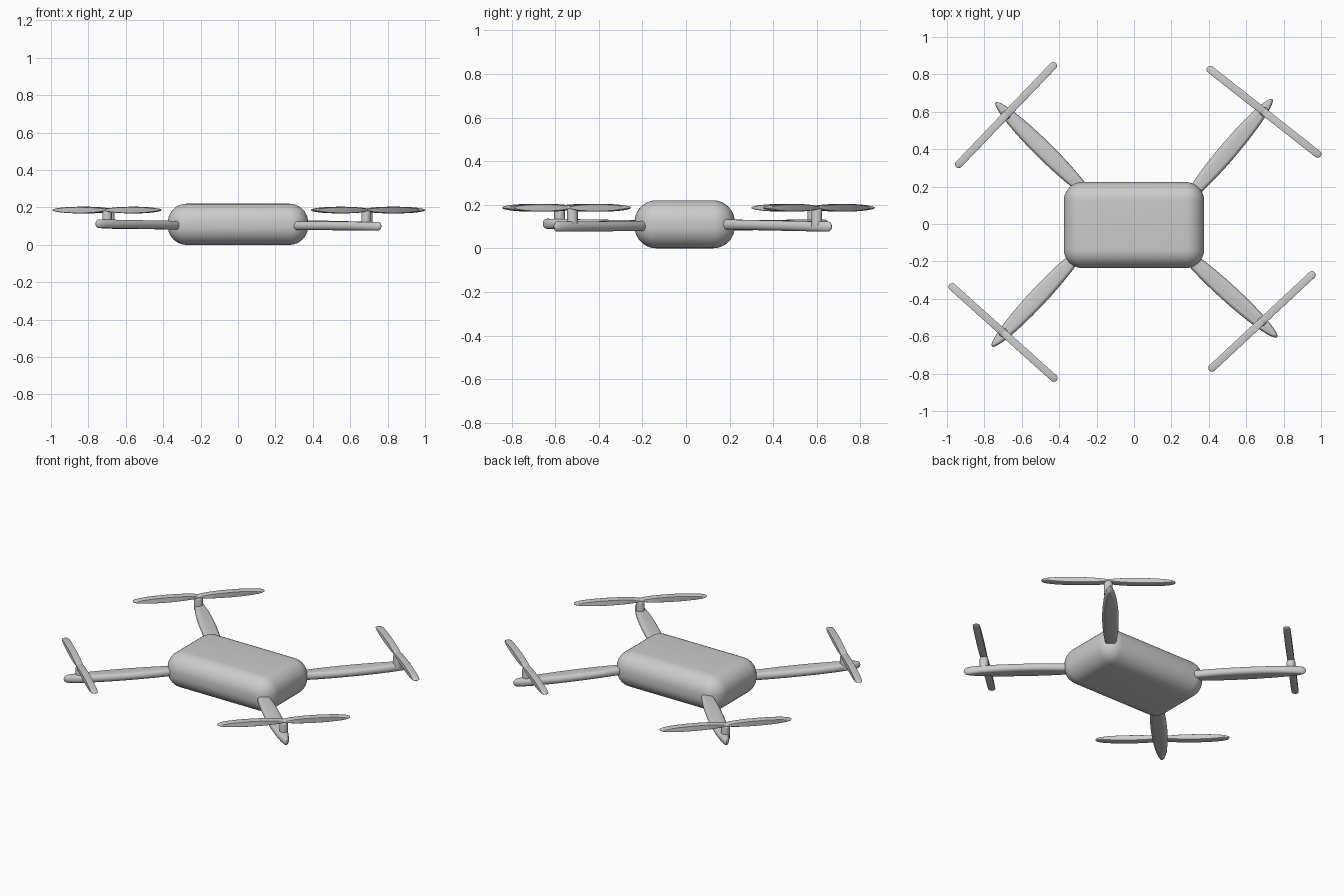
import bpy, bmesh
from math import sin, cos, pi, radians
from mathutils import Vector, Matrix

if "Cube" in bpy.data.objects:
    bpy.data.objects.remove(bpy.data.objects["Cube"])


def finish(name, bm, angle=35):
    bmesh.ops.recalc_face_normals(bm, faces=bm.faces)
    me = bpy.data.meshes.new(name)
    bm.to_mesh(me)
    bm.free()
    ob = bpy.data.objects.new(name, me)
    bpy.context.collection.objects.link(ob)
    bpy.ops.object.select_all(action='DESELECT')
    ob.select_set(True)
    bpy.context.view_layer.objects.active = ob
    bpy.ops.object.shade_smooth_by_angle(angle=radians(angle))
    return ob


def leaf(name, p0, p1, breadth, thick, upright, inset, segs=48, rows=10):
    """Elliptical disc from p0 to p1 with a rounded rim; upright stands it on edge."""
    p0, p1 = Vector(p0), Vector(p1)
    x = (p1 - p0).normalized()
    side = Vector((0, 0, 1)).cross(x).normalized()
    up = x.cross(side)
    y, w = (up, side) if upright else (side, up)
    a, b, r = (p1 - p0).length / 2, breadth / 2, thick / 2
    mid = (p0 + p1) / 2
    bm = bmesh.new()
    rings = []
    for k in range(rows + 1):
        t = -pi / 2 + pi * k / rows
        d = 1 - cos(t)
        rings.append([bm.verts.new(mid + x * (a - r * d) * cos(2 * pi * i / segs)
                                   + y * b * (1 - inset * d) * sin(2 * pi * i / segs)
                                   + w * r * sin(t)) for i in range(segs)])
    for lo, hi in zip(rings, rings[1:]):
        for i in range(segs):
            j = (i + 1) % segs
            bm.faces.new((lo[i], lo[j], hi[j], hi[i]))
    bm.faces.new(rings[0])
    bm.faces.new(rings[-1])
    return finish(name, bm)


# Rounded body
bm = bmesh.new()
bmesh.ops.create_cube(bm, size=1, matrix=Matrix.Translation((0, -0.006, 0.11))
                      @ Matrix.Diagonal((0.75, 0.46, 0.22, 1)))
bmesh.ops.bevel(bm, geom=bm.edges[:], offset=0.1, segments=10, profile=0.5,
                affect='EDGES', clamp_overlap=True)
finish("body", bm, 40)

# corner: arm tip, arm outward direction, rotor centre, blade direction
CORNERS = {
    "front_right": ((0.765, -0.605, 0.100), (0.445, -0.404, -0.002), (0.684, -0.521), (102, 95)),
    "back_right": ((0.740, 0.668, 0.099), (0.400, 0.470, -0.010), (0.695, 0.600), (108, -85)),
    "back_left": ((-0.740, 0.650, 0.110), (-0.435, 0.430, 0.005), (-0.684, 0.583), (94, 98)),
    "front_left": ((-0.760, -0.655, 0.113), (-0.420, -0.450, 0.008), (-0.700, -0.580), (106, -95)),
}
BLADE, BLADE_Z, HUB_R = 0.385, 0.186, 0.025

for corner, (tip, out, (cx, cy), blade) in CORNERS.items():
    # Arm running from inside the body to its pointed tip
    tip = Vector(tip)
    leaf(corner + "_arm", tip - Vector(out).normalized() * 0.73, tip, 0.095, 0.046, False, 0.45)

    # Hub with a domed top
    bm = bmesh.new()
    bmesh.ops.create_cone(bm, cap_ends=True, segments=32, radius1=HUB_R, radius2=HUB_R,
                          depth=0.085, matrix=Matrix.Translation((cx, cy, 0.1425)))
    rim = [e for e in bm.edges if all(v.co.z > 0.18 for v in e.verts)]
    bmesh.ops.bevel(bm, geom=rim, offset=0.015, segments=5, profile=0.5, affect='EDGES')
    finish(corner + "_hub", bm)

    # Two blades meeting over the hub
    d = Vector((*blade, 0)).normalized()
    c = Vector((cx, cy, BLADE_Z))
    for label, s in (("a", 1), ("b", -1)):
        leaf(f"{corner}_blade_{label}", c - d * s * 0.015, c + d * s * BLADE,
             0.036, 0.04, True, 0.15)
